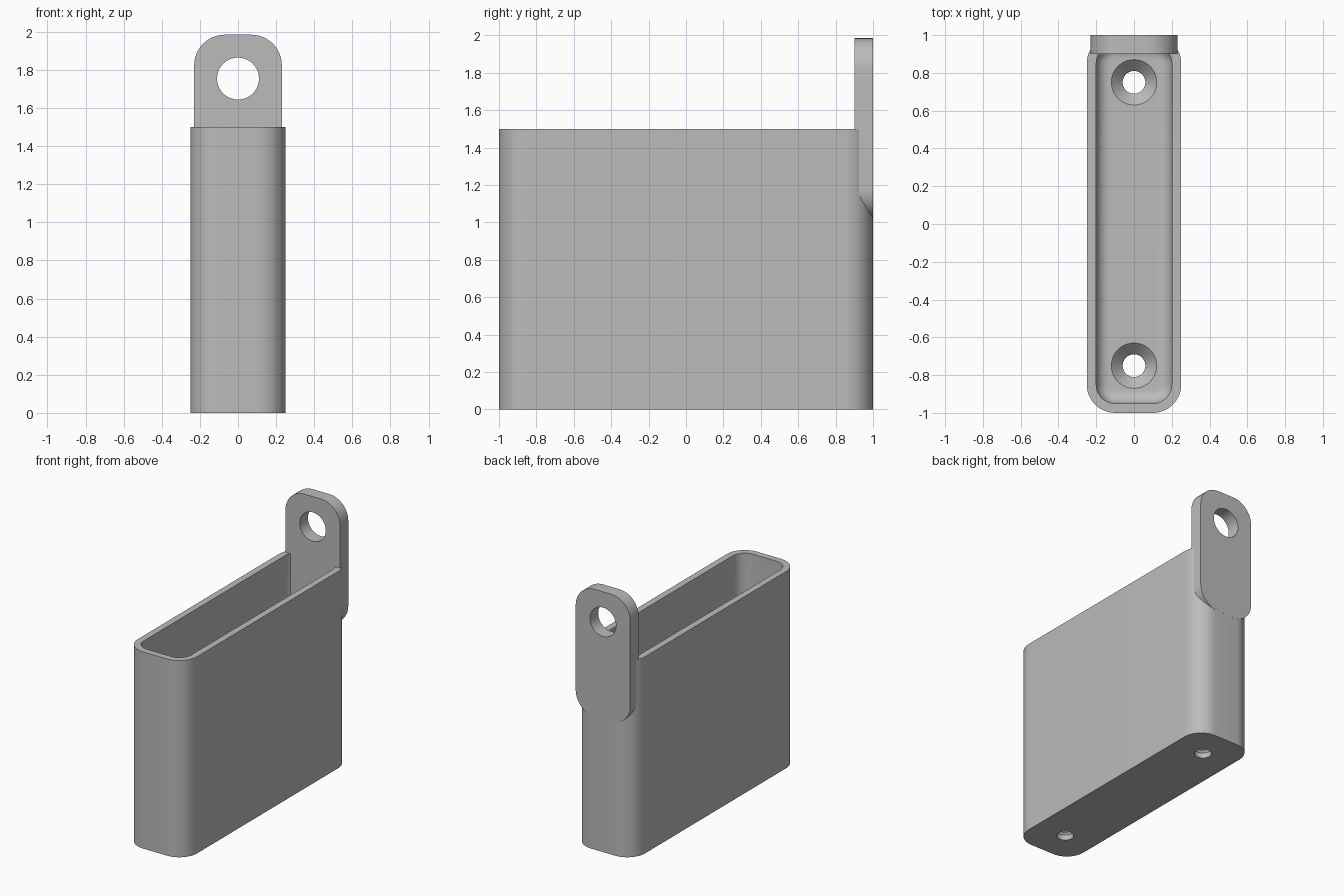
import bpy, bmesh
from math import cos, sin, pi, radians
from mathutils import Matrix

cube = bpy.data.objects.get("Cube")
if cube:
    bpy.data.objects.remove(cube, do_unlink=True)

grey = bpy.data.materials.new("plain grey")
grey.use_nodes = True
grey.diffuse_color = (0.5, 0.5, 0.5, 1)
grey.node_tree.nodes["Principled BSDF"].inputs["Base Color"].default_value = (0.5, 0.5, 0.5, 1)


def rounded_rect(hw, hd, r, steps=12):
    """Outline of a rounded rectangle, counter-clockwise."""
    pts = []
    for q, (sx, sy) in enumerate([(1, 1), (-1, 1), (-1, -1), (1, -1)]):
        for i in range(steps + 1):
            a = (q + i / steps) * pi / 2
            pts.append((sx * (hw - r) + r * cos(a), sy * (hd - r) + r * sin(a)))
    return pts


def circle(r, steps=64):
    return [(r * cos(2 * pi * i / steps), r * sin(2 * pi * i / steps)) for i in range(steps)]


def loft(name, sections, matrix=Matrix()):
    """Closed solid through a list of (outline, z) sections."""
    bm = bmesh.new()
    rings = [[bm.verts.new((x, y, z)) for x, y in outline] for outline, z in sections]
    n = len(rings[0])
    for a, b in zip(rings, rings[1:]):
        for i in range(n):
            j = (i + 1) % n
            bm.faces.new((a[i], a[j], b[j], b[i]))
    bm.faces.new(rings[0][::-1])
    bm.faces.new(rings[-1])
    bm.transform(matrix)
    bmesh.ops.recalc_face_normals(bm, faces=bm.faces)
    mesh = bpy.data.meshes.new(name)
    bm.to_mesh(mesh)
    bm.free()
    mesh.materials.append(grey)
    obj = bpy.data.objects.new(name, mesh)
    bpy.context.collection.objects.link(obj)
    return obj


def activate(obj):
    bpy.ops.object.select_all(action='DESELECT')
    obj.select_set(True)
    bpy.context.view_layer.objects.active = obj


def cut(obj, cutter):
    cutter.hide_render = True
    mod = obj.modifiers.new("cut", 'BOOLEAN')
    mod.operation, mod.solver, mod.object = 'DIFFERENCE', 'EXACT', cutter
    activate(obj)
    bpy.ops.object.modifier_apply(modifier=mod.name)
    bpy.data.objects.remove(cutter, do_unlink=True)


# Hollow holder body: outside wall, rim, inside wall and filleted floor
floor, fillet, height = 0.1, 0.07, 1.5
sections = [(rounded_rect(0.25, 1, 0.15), 0), (rounded_rect(0.25, 1, 0.15), height),
            (rounded_rect(0.2, 0.95, 0.1), height)]
for i in range(9):
    a = i / 8 * pi / 2
    inset = fillet * (1 - cos(a))
    sections.append((rounded_rect(0.2 - inset, 0.95 - inset, 0.1 - inset),
                     floor + fillet * (1 - sin(a))))
body = loft("holder_body", sections)

# Countersunk screw holes in the floor
for y in (-0.75, 0.75):
    cut(body, loft("screw_hole_cutter",
                   [(circle(0.06), -0.1), (circle(0.06), 0.04), (circle(0.12), floor),
                    (circle(0.12), floor + 0.1)],
                   Matrix.Translation((0, y, 0))))

# Hanging tab on the back, with its round eye
upright = Matrix.Rotation(radians(90), 4, 'X')
bottom, top = 1.015, 1.985
outline = rounded_rect(0.23, (top - bottom) / 2, 0.16)
tab = loft("hanging_tab", [(outline, 0), (outline, 0.1)],
           Matrix.Translation((0, 1.0005, (top + bottom) / 2)) @ upright)
cut(tab, loft("eye_cutter", [(circle(0.11), -0.2), (circle(0.11), 0.4)],
              Matrix.Translation((0, 1, 1.755)) @ upright))

for obj in (body, tab):
    activate(obj)
    bpy.ops.object.shade_smooth_by_angle(angle=radians(30))
